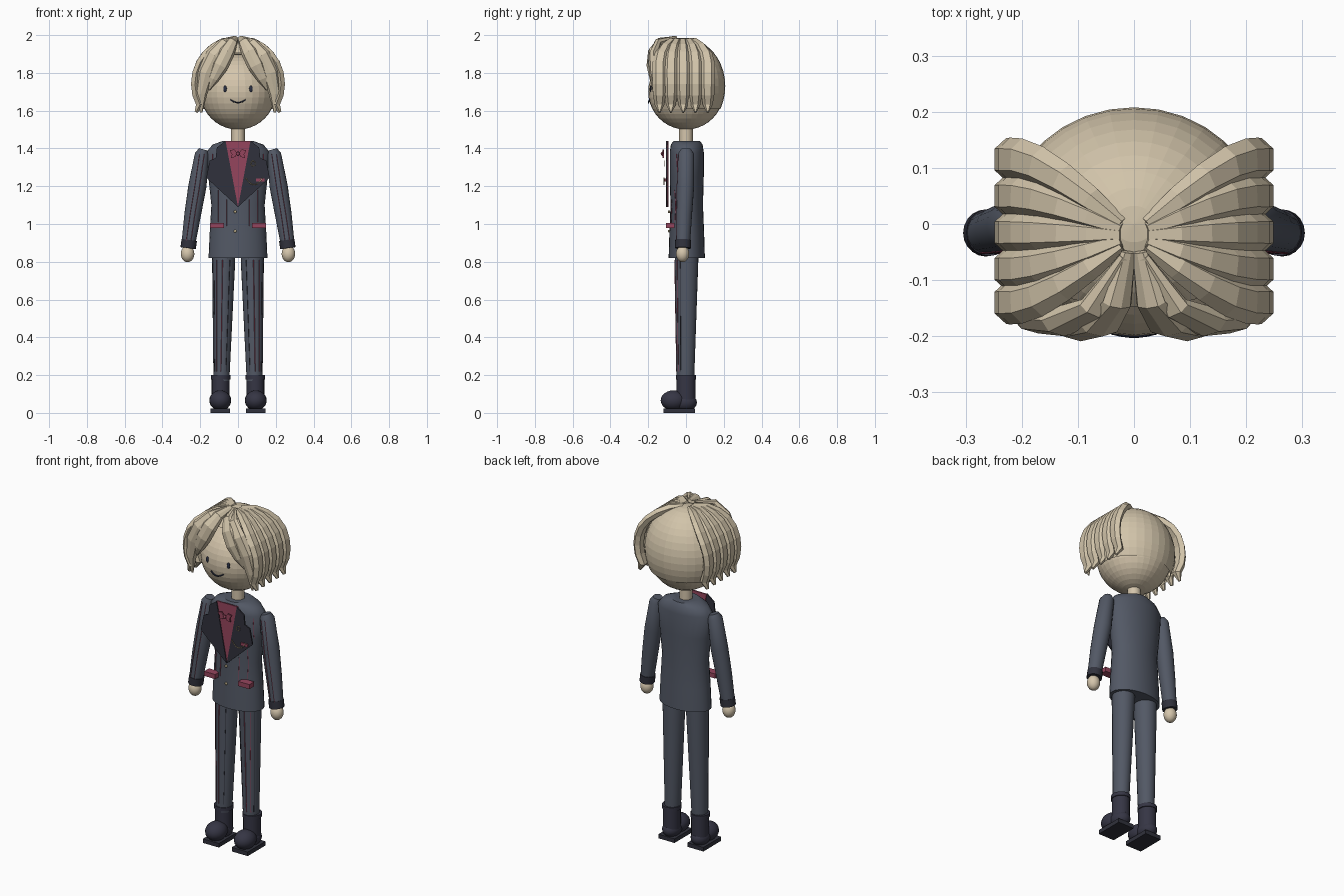
import bpy, bmesh
from math import sin, cos, pi, radians
from mathutils import Vector

cube = bpy.data.objects.get("Cube")
if cube:
    bpy.data.objects.remove(cube)


def material(name, rgb):
    m = bpy.data.materials.new(name)
    m.use_nodes = True
    m.diffuse_color = (*rgb, 1)
    m.node_tree.nodes["Principled BSDF"].inputs["Base Color"].default_value = (*rgb, 1)
    return m


SKIN = material("skin", (.66, .56, .41))
HAIR = material("blond hair", (.64, .55, .40))
SUIT = material("grey suit", (.085, .098, .13))
DARK = material("dark lapel", (.03, .031, .045))
BOOT = material("navy boot", (.036, .036, .058))
PINK = material("rose", (.30, .06, .11))
GOLD = material("pale gold", (.60, .50, .30))
INK = material("ink", (.022, .028, .055))


def finish(name, bm, mat, smooth=False):
    bmesh.ops.recalc_face_normals(bm, faces=bm.faces)
    me = bpy.data.meshes.new(name)
    bm.to_mesh(me)
    bm.free()
    me.materials.append(mat)
    ob = bpy.data.objects.new(name, me)
    bpy.context.collection.objects.link(ob)
    for p in me.polygons:
        p.use_smooth = smooth
    if smooth:
        bpy.ops.object.select_all(action='DESELECT')
        ob.select_set(True)
        bpy.context.view_layer.objects.active = ob
        bpy.ops.object.shade_smooth_by_angle(angle=radians(40))
    return ob


def sweep(name, path, radii, mat, ref=(1, 0, 0), n=6, smooth=False):
    """Closed tube: oval rings (width along ref, depth) along a path."""
    bm, rings = bmesh.new(), []
    path = [Vector(p) for p in path]
    last = len(path) - 1
    for i, p in enumerate(path):
        d = (path[min(i + 1, last)] - path[max(i - 1, 0)]).normalized()
        w = Vector(ref)
        w = (w - d * w.dot(d)).normalized()
        v = d.cross(w)
        a, b = radii[i] if isinstance(radii, list) else radii
        rings.append([bm.verts.new(p + w * a * cos(2 * pi * k / n) + v * b * sin(2 * pi * k / n))
                      for k in range(n)])
    for r, q in zip(rings, rings[1:]):
        for k in range(n):
            bm.faces.new((r[k], r[(k + 1) % n], q[(k + 1) % n], q[k]))
    bm.faces.new(rings[0])
    bm.faces.new(rings[-1])
    return finish(name, bm, mat, smooth)


def ball(name, centre, size, mat, u=28, v=16, cuts=(), smooth=False):
    bm = bmesh.new()
    bmesh.ops.create_uvsphere(bm, u_segments=u, v_segments=v, radius=1)
    bmesh.ops.scale(bm, vec=size, verts=bm.verts)
    bmesh.ops.translate(bm, vec=centre, verts=bm.verts)
    for co, no in cuts:
        bmesh.ops.bisect_plane(bm, geom=bm.verts[:] + bm.edges[:] + bm.faces[:],
                               plane_co=co, plane_no=no, clear_inner=True)
    return finish(name, bm, mat, smooth)


def plate(name, outline, y, mat, thick=.008):
    """Upright plate facing the front from an (x, z) outline."""
    bm = bmesh.new()
    f = bm.faces.new([bm.verts.new((x, y, z)) for x, z in outline])
    ext = bmesh.ops.extrude_face_region(bm, geom=[f])
    bmesh.ops.translate(bm, vec=(0, thick, 0),
                        verts=[g for g in ext["geom"] if isinstance(g, bmesh.types.BMVert)])
    return finish(name, bm, mat)


def box(x0, x1, z0, z1):
    return [(x0, z0), (x1, z0), (x1, z1), (x0, z1)]


# Head, neck and face
ball("head", (0, 0, 1.7), (.2, .2, .2), SKIN, 32, 20)
sweep("neck", [(0, 0, 1.42), (0, 0, 1.53)], (.036, .036), SKIN, n=20, smooth=True)
sweep("mouth", [(.04 * t, -.199 + .006 * t * t, 1.642 + .016 * t * t)
                for t in (-1, -.6, -.2, .2, .6, 1)], (.004, .004), INK, ref=(0, 1, 0))

# Hair cap, open at the face and neck
ball("hair_cap", (0, 0, 1.73), (.228, .208, .25), HAIR, 32, 20,
     cuts=[((0, 0, 1.61), (0, 0, 1)), ((0, 0, 1.61), (0, 2, 1))])

# Jacket body: height, half width, half depth
JACKET = [(.82, .156, .096), (.95, .15, .092), (1.1, .141, .086), (1.25, .157, .09),
          (1.38, .168, .09), (1.42, .135, .084), (1.44, .08, .07)]
sweep("jacket", [(0, .004, z) for z, a, b in JACKET], [(a, b) for z, a, b in JACKET],
      SUIT, n=28, smooth=True)


def jacket_front(x, z):
    for (z0, a0, b0), (z1, a1, b1) in zip(JACKET, JACKET[1:]):
        if z0 <= z <= z1:
            t = (z - z0) / (z1 - z0)
            a, b = a0 + (a1 - a0) * t, b0 + (b1 - b0) * t
            return .003 - b * (1 - (x / a) ** 2) ** .5


# Shirt front, buttons and bow
plate("shirt_front", [(-.068, 1.44), (.068, 1.44), (0, 1.09)], -.101, PINK)
for z in (1.065, .962):
    ball("button", (-.015, -.09, z), (.008, .006, .008), GOLD, 10, 6)
ball("bow_knot", (0, -.125, 1.372), (.01, .009, .011), PINK, 10, 6)

for s, side in ((1, "left_"), (-1, "right_")):
    ball(side + "eye", (s * .068, -.186, 1.715), (.01, .006, .018), INK, 14, 8)

    # Side locks fall from the parting over the ear and flick out at the tip
    for y in (.115, .05, -.015, -.08, -.14):
        path = []
        for i in range(9):
            a = radians(6 + 14 * i)
            ease = sin(min(1, a / radians(65)) * pi / 2)
            path.append((s * .228 * sin(a), -.02 + (y + .02) * ease, 1.742 + .235 * cos(a)))
        path.append((s * .222, y, 1.592))
        widths = [.014, .024, .031, .036, .038, .039, .038, .035, .026, .006]
        sweep(side + "side_lock", path, [(w, .024 if w > .02 else .01) for w in widths],
              HAIR, ref=(0, 1, 0))

    # Fringe swept away from the parting
    fringe = [
        ([(.01, -.05, 1.985), (.03, -.14, 1.965), (.06, -.175, 1.91), (.095, -.182, 1.84),
          (.13, -.175, 1.77), (.155, -.16, 1.71)],
         [.015, .03, .044, .045, .03, .006]),
        ([(.015, -.06, 1.985), (.07, -.15, 1.955), (.125, -.172, 1.89), (.17, -.168, 1.8),
          (.195, -.155, 1.69), (.195, -.145, 1.59)],
         [.015, .035, .047, .045, .032, .006])]
    for path, widths in fringe:
        sweep(side + "fringe_lock", [(s * x, y, z) for x, y, z in path],
              [(w, .6 * w) for w in widths], HAIR, ref=(s * .85, 0, .5), n=8)

    # Sleeve, cuff and hand
    arm = [(.183, .0, 1.395), (.19, 0, 1.37), (.215, -.003, 1.2), (.24, -.01, 1.05), (.262, -.016, .9)]
    arm = [(s * x, y, z) for x, y, z in arm]
    sweep(side + "sleeve", arm, [(.024, .028), (.038, .043), (.048, .046), (.044, .042), (.037, .038)],
          SUIT, n=20, smooth=True)
    sweep(side + "cuff", [(s * .258, -.015, .915), (s * .264, -.016, .872)], (.041, .042),
          DARK, n=20, smooth=True)
    ball(side + "hand", (s * .267, -.018, .842), (.036, .035, .044), SKIN, 20, 12, smooth=True)
    for dx in (-.012, .014):
        sweep(side + "sleeve_stripe", [(x + s * dx, y - r, z) for (x, y, z), r in
                                       zip(arm[1:], (.041, .0445, .0405, .036))],
              (.0015, .002), PINK, n=4)

    # Lapel, pocket, bow wing
    lapel = [(.066, 1.44), (.112, 1.405), (.118, 1.35), (.15, 1.335), (.168, 1.245), (0, 1.09)]
    plate(side + "lapel", [(s * x, z) for x, z in lapel], -.106, DARK)
    plate(side + "pocket_flap", [(s * x, z) for x, z in box(.075, .147, .978, 1.005)],
          -.105, PINK, .045)
    wing = [(.004, 1.374), (.02, 1.395), (.045, 1.39), (.032, 1.37), (.036, 1.35), (.014, 1.355)]
    plate(side + "bow_wing", [(s * x, z) for x, z in wing], -.125, PINK)

    # Jacket pinstripes
    for x, z0, z1 in ((.06, .99, 1.13), (.105, 1.01, 1.18), (.135, 1.25, 1.37)):
        zs = [z0 + (z1 - z0) * i / 4 for i in range(5)]
        sweep(side + "jacket_stripe", [(s * x, jacket_front(x, z), z) for z in zs],
              (.002, .002), PINK, n=4)

    # Trouser leg with pinstripes
    sweep(side + "trouser_leg", [(s * .076, .003, .9), (s * .076, .003, .8), (s * .088, -.003, .17)],
          [(.06, .062), (.061, .062), (.042, .046)], SUIT, n=24, smooth=True)
    for k, mat in ((-.55, DARK), (.1, PINK), (.6, PINK), (.85, DARK)):
        depth = (1 - k * k) ** .5
        sweep(side + "trouser_stripe",
              [(s * (.076 + .061 * k), .002 - .062 * depth, .81),
               (s * (.087 + .043 * k), -.003 - .047 * depth, .22)], (.002, .002), mat, n=4)

    # Boot
    sweep(side + "boot_shaft", [(s * .092, 0, .05), (s * .092, 0, .19)], (.047, .05),
          BOOT, n=20, smooth=True)
    sweep(side + "boot_rim", [(s * .092, 0, .178), (s * .092, 0, .2)], (.052, .054),
          BOOT, n=20, smooth=True)
    ball(side + "boot_toe", (s * .094, -.066, .066), (.058, .068, .053), BOOT, 20, 12, smooth=True)
    ball(side + "boot_heel", (s * .093, -.005, .055), (.05, .063, .046), BOOT, 20, 12, smooth=True)
    plate(side + "boot_sole", [(s * x, z) for x, z in box(.042, .146, 0, .024)], -.118, DARK, .165)

# Breast pocket square, badge and chain on the left side
plate("pocket_square", box(.095, .14, 1.225, 1.242), -.113, PINK)
sweep("badge", [(.08 + .012 * cos(a * pi / 5), -.113, 1.32 + .014 * sin(a * pi / 5))
                for a in range(11)], (.002, .002), GOLD, ref=(0, 1, 0), n=5)
sweep("chain", [(.04 + .09 * t, -.116, 1.245 - .15 * t * (1 - t)) for t in
                (0, .15, .3, .5, .7, .85, 1)], (.0025, .0025), GOLD, ref=(0, 1, 0), n=5)
